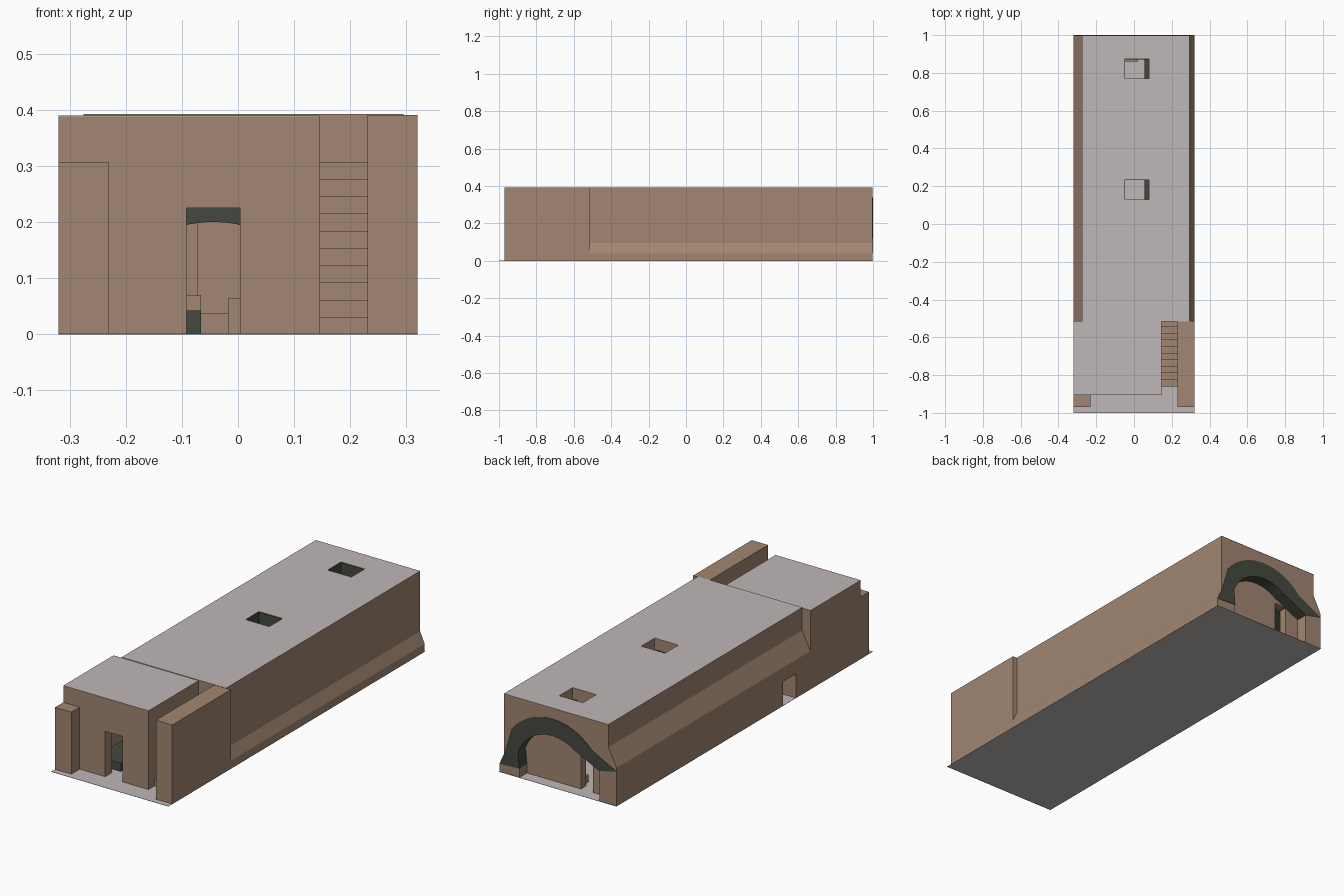
import bpy, bmesh, math

if "Cube" in bpy.data.objects:
    bpy.data.objects.remove(bpy.data.objects["Cube"])

def material(name, rgb):
    m = bpy.data.materials.new(name)
    m.diffuse_color = (*rgb, 1)
    m.use_nodes = True
    m.node_tree.nodes["Principled BSDF"].inputs["Base Color"].default_value = m.diffuse_color
    return m

BROWN = material("brown_stone", (0.36, 0.24, 0.167))
GREY = material("grey_plaster", (0.525, 0.475, 0.48))
DARK = material("dark_vault", (0.06, 0.066, 0.051))
BASE = 0.0006  # walls start just inside the thin floor

def prism(name, pts, a, b, mat, axis="y"):
    """Extrude a closed profile: (x, z) along y, or (y, z) along x."""
    bm = bmesh.new()
    place = (lambda p, t: (p[0], t, p[1])) if axis == "y" else (lambda p, t: (t, p[0], p[1]))
    lo = [bm.verts.new(place(p, a)) for p in pts]
    hi = [bm.verts.new(place(p, b)) for p in pts]
    bm.faces.new(lo)
    bm.faces.new(hi[::-1])
    n = len(pts)
    for i in range(n):
        bm.faces.new((lo[i], hi[i], hi[(i + 1) % n], lo[(i + 1) % n]))
    bmesh.ops.recalc_face_normals(bm, faces=bm.faces)
    me = bpy.data.meshes.new(name)
    bm.to_mesh(me)
    bm.free()
    ob = bpy.data.objects.new(name, me)
    bpy.context.collection.objects.link(ob)
    me.materials.append(mat)
    return ob

def box(name, x, y, z, mat):
    return prism(name, [(x[0], z[0]), (x[1], z[0]), (x[1], z[1]), (x[0], z[1])], y[0], y[1], mat)

def cut(ob, cutters):
    for c in cutters:
        c.hide_render = True
        c.hide_viewport = True
        m = ob.modifiers.new("opening", "BOOLEAN")
        m.operation, m.object, m.solver = "DIFFERENCE", c, "EXACT"

def arch(r, start, end_deg, n, first, last):
    """Vault curve from the right spring over the crown to the left spring."""
    pts = list(first)
    for i in range(n + 1):
        t = math.radians(start + (end_deg - start) * i / n)
        pts.append((0.03 + r * math.cos(t), 0.055 + r * math.sin(t)))
    return pts + [last]

OUTER = arch(0.284, 38, 139, 12, [(0.318, 0.041), (0.2935, 0.096)], (-0.319, 0.172))
MIDDLE = arch(0.24, 30, 132, 12, [(0.25, 0.045)], (-0.27, 0.158))
INNER = arch(0.20, 20, 125, 12, [(0.21, 0.045)], (-0.226, 0.15))

# Cutters: roof lights and doors
holes, vault_holes = [], []
for y in (0.13, 0.77):
    holes.append(box("roof_light_cutter", (-0.05, 0.08), (y, y + 0.105), (0.1, 0.5), BROWN))
    vault_holes.append(box("vault_light_cutter", (-0.05, 0.055), (y, y + 0.105), (0.1, 0.5), DARK))
side_door = box("side_door_cutter", (-0.4, -0.2), (-0.40, -0.30), (-0.1, 0.12), BROWN)
front_door = box("front_door_cutter", (-0.092, 0.004), (-1.1, -0.4), (-0.1, 0.225), BROWN)
front_room = box("front_room_cutter", (-0.23, 0.10), (-0.85, -0.56), (-0.1, 0.3), BROWN)
back_door = box("back_door_cutter", (-0.15, -0.085), (0.8, 1.1), (-0.1, 0.19), BROWN)

# Floor sheet
box("floor", (-0.32, 0.32), (-1, 1), (0, 0.001), GREY)

# Hall walls with battered sides and the vault hollow
hall = prism("hall_walls", [(0.32, BASE), (0.32, 0.04), (0.295, 0.095), (0.295, 0.3915), (-0.275, 0.3915),
                            (-0.275, 0.28), (-0.32, 0.19), (-0.32, BASE), (-0.226, BASE), (-0.226, 0.155)]
             + MIDDLE[::-1][1:] + [(0.21, 0.045), (0.21, BASE)], -0.515, 0.998, BROWN)
cut(hall, holes + [side_door])
roof = box("hall_roof", (-0.275, 0.295), (-0.515, 0.999), (0.3915, 0.3925), GREY)
cut(roof, holes)

# Dark vault lining, visible as an arch on the back
vault = prism("vault", OUTER + INNER[::-1], -0.513, 1.0, DARK)
cut(vault, vault_holes)

# Dark linings on two sides of each roof light
for y in (0.13, 0.77):
    box("roof_light_lining", (-0.051, -0.048), (y, y + 0.105), (0.26, 0.391), DARK)
    box("roof_light_lining", (-0.05, 0.08), (y + 0.102, y + 0.106), (0.26, 0.391), DARK)

# Recessed back wall with its door
tympanum = prism("back_wall", [(0.24, BASE)] + MIDDLE + [(-0.27, BASE)], 0.90, 0.94, BROWN)
cut(tympanum, [back_door])

# Front block, its roof, buttress and stair wall
block = box("front_block", (-0.32, 0.145), (-0.905, -0.513), (BASE, 0.3885), BROWN)
cut(block, [front_door, front_room])
box("front_roof", (-0.32, 0.145), (-0.905, -0.515), (0.3885, 0.3895), GREY)
box("front_buttress", (-0.32, -0.231), (-0.97, -0.904), (BASE, 0.307), BROWN)
box("stair_wall", (0.231, 0.32), (-0.97, -0.513), (BASE, 0.391), BROWN)

# Dark arch over the inner doorway
lintel = [(-0.1, 0.24), (0.012, 0.24)] + [(-0.044 + 0.056 * k / 4, 0.2 - 0.007 * (k / 4) ** 2) for k in range(4, -5, -1)]
prism("inner_door_arch", lintel, -0.56, -0.52, DARK)

# Outside stair up to the hall roof
STEPS, RISE, RUN = 10, 0.0307, 0.035
profile = [(-0.513, BASE), (-0.86, BASE)]
for i in range(STEPS):
    profile += [(-0.86 + RUN * i, RISE * (i + 1)), (min(-0.86 + RUN * (i + 1), -0.513), RISE * (i + 1))]
prism("stair", profile, 0.144, 0.232, BROWN, axis="x")

# Benches, trough and partition inside
box("dark_trough", (-0.20, -0.066), (-0.82, -0.6), (BASE, 0.042), DARK)
box("left_bench", (-0.226, -0.066), (0.25, 0.6), (BASE, 0.07), BROWN)
box("right_bench", (-0.018, 0.21), (0.3, 0.65), (BASE, 0.064), BROWN)
box("partition", (-0.226, -0.071), (0.70, 0.72), (BASE, 0.2), BROWN)
box("end_step", (-0.07, 0.02), (0.86, 0.91), (BASE, 0.037), BROWN)
